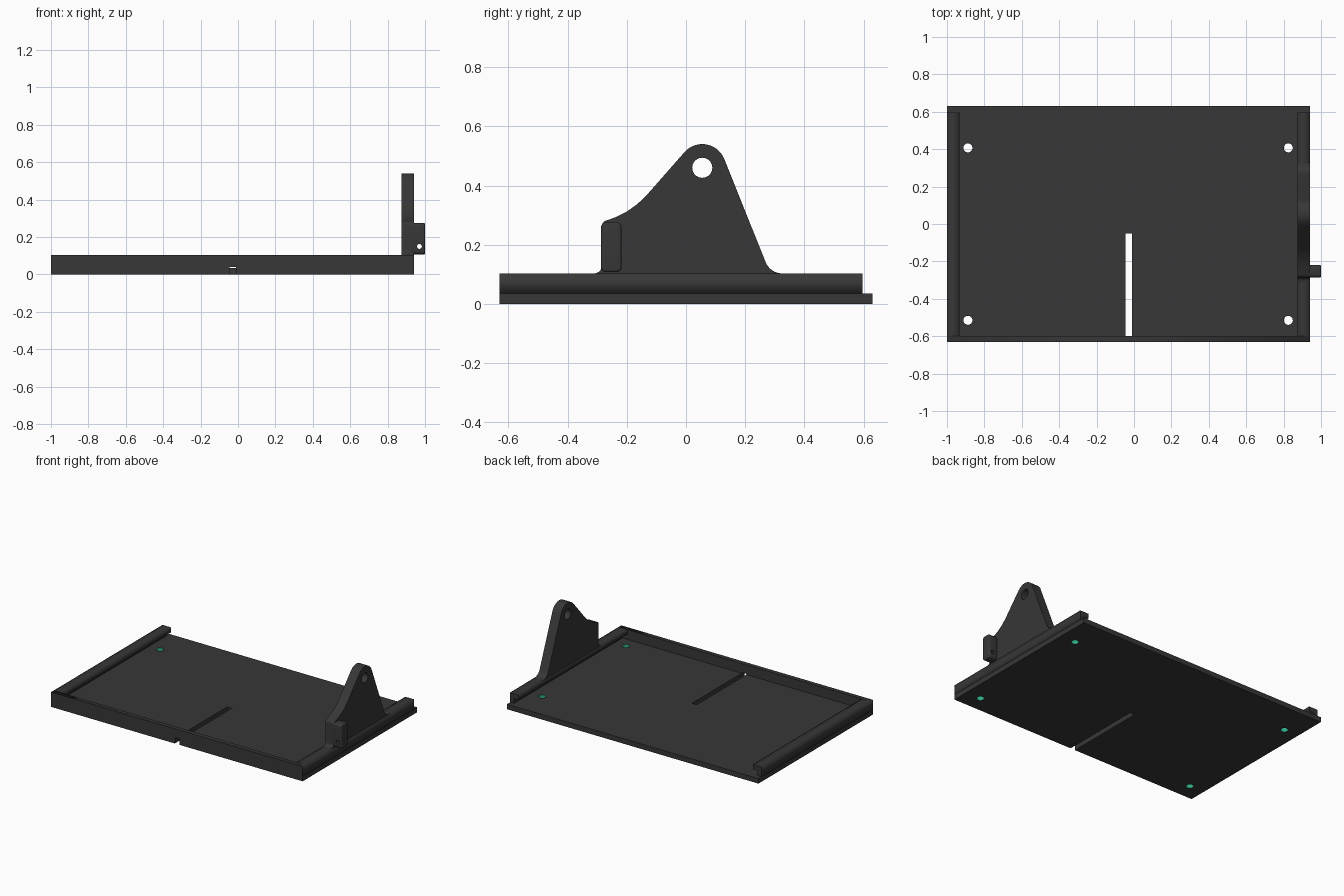
import bpy, bmesh, math

cube = bpy.data.objects.get("Cube")
if cube:
    bpy.data.objects.remove(cube, do_unlink=True)


def material(name, rgb):
    m = bpy.data.materials.new(name)
    m.use_nodes = True
    m.diffuse_color = (*rgb, 1)
    m.node_tree.nodes["Principled BSDF"].inputs["Base Color"].default_value = (*rgb, 1)
    return m


charcoal = material("charcoal", (0.038, 0.038, 0.038))
teal = material("teal", (0.03, 0.42, 0.25))

AXES = {"XY": lambda u, v, w: (u, v, w),
        "XZ": lambda u, v, w: (u, w, v),
        "YZ": lambda u, v, w: (w, u, v)}


def arc(cx, cy, r, a0, a1, n=12):
    steps = [math.radians(a0 + (a1 - a0) * i / n) for i in range(n + 1)]
    return [(cx + r * math.cos(a), cy + r * math.sin(a)) for a in steps]


def circle(cx, cy, r, n=32):
    return arc(cx, cy, r, 0, 360, n)[:-1]


def rect(x0, y0, x1, y1):
    return [(x0, y0), (x1, y0), (x1, y1), (x0, y1)]


def evaluated_mesh(obj):
    graph = bpy.context.evaluated_depsgraph_get()
    return bpy.data.meshes.new_from_object(obj.evaluated_get(graph))


def plate(name, outlines, plane, lo, hi):
    """Extrude a filled outline (later outlines are holes) from lo to hi."""
    curve = bpy.data.curves.new(name, "CURVE")
    curve.dimensions, curve.fill_mode = "2D", "BOTH"
    curve.extrude = (hi - lo) / 2
    for pts in outlines:
        s = curve.splines.new("POLY")
        s.points.add(len(pts) - 1)
        for p, (u, v) in zip(s.points, pts):
            p.co = (u, v, 0, 1)
        s.use_cyclic_u = True
    temp = bpy.data.objects.new(name + "_outline", curve)
    bpy.context.collection.objects.link(temp)
    mesh = evaluated_mesh(temp)
    bpy.data.objects.remove(temp, do_unlink=True)
    bm = bmesh.new()
    bm.from_mesh(mesh)
    for v in bm.verts:
        v.co = AXES[plane](v.co.x, v.co.y, v.co.z + (lo + hi) / 2)
    bmesh.ops.remove_doubles(bm, verts=bm.verts, dist=1e-5)
    if len(outlines) == 1:
        bmesh.ops.dissolve_limit(bm, angle_limit=0.001, verts=bm.verts, edges=bm.edges)
    bmesh.ops.recalc_face_normals(bm, faces=bm.faces)
    bm.to_mesh(mesh)
    bm.free()
    mesh.materials.clear()
    mesh.materials.append(charcoal)
    obj = bpy.data.objects.new(name, mesh)
    bpy.context.collection.objects.link(obj)
    return obj


def smooth(obj):
    bpy.ops.object.select_all(action="DESELECT")
    obj.select_set(True)
    bpy.context.view_layer.objects.active = obj
    bpy.ops.object.shade_smooth_by_angle(angle=math.radians(35))


# Main sizes
LEFT, RIGHT, FRONT, BACK = -1.0, 0.94, -0.63, 0.63
FLOOR, RIM, WALL, LIP = 0.035, 0.103, 0.03, 0.067
SLOT0, SLOT1 = -0.046, -0.01

# Floor with a slot open to the front and four screw holes
holes = [(x, y) for x in (-0.888, 0.825) for y in (-0.515, 0.407)]
outline = [(LEFT, FRONT), (SLOT0, FRONT), (SLOT0, -0.052), (SLOT1, -0.052),
           (SLOT1, FRONT), (RIGHT, FRONT), (RIGHT, BACK), (LEFT, BACK)]
floor = plate("floor", [outline] + [circle(x, y, 0.024) for x, y in holes], "XY", 0, FLOOR)
floor.data.materials.append(teal)
for f in floor.data.polygons:
    near = any(math.hypot(f.center.x - x, f.center.y - y) < 0.03 for x, y in holes)
    if near and abs(f.normal.z) < 0.5:
        f.material_index = 1
smooth(floor)

# Front wall with the notch above the slot
plate("front_wall", [[(LEFT, FLOOR), (SLOT0, FLOOR), (SLOT0, 0.04), (SLOT1, 0.04),
                      (SLOT1, FLOOR), (RIGHT, FLOOR), (RIGHT, RIM), (LEFT, RIM)]],
      "XZ", FRONT, FRONT + WALL)

# Side rails with a lip hanging over a groove
for name, x, d in (("right_rail", LEFT, 1), ("left_rail", RIGHT, -1)):
    profile = [(0, FLOOR), (WALL, FLOOR), (WALL, 0.07), (LIP, 0.07), (LIP, RIM), (0, RIM)]
    plate(name, [[(x + d * u, v) for u, v in profile]], "XZ", FRONT + WALL, 0.597)

# Upright bracket with a rounded eye, standing on the left rail
profile = ([(-0.31, RIM)] + arc(-0.31, 0.128, 0.025, -90, 0, 6)
           + arc(-0.265, 0.262, 0.02, 180, 110, 5)
           + [(-0.235, 0.294), (-0.2, 0.312), (-0.165, 0.337), (-0.135, 0.365)]
           + arc(0.055, 0.46, 0.08, 138, 21, 20)
           + arc(0.325, 0.163, 0.06, 201, 270, 8))
bracket = plate("bracket", [profile[1:], circle(0.055, 0.46, 0.034)],
                "YZ", RIGHT - LIP, RIGHT)
smooth(bracket)

# Rounded lug on the outside of the bracket, drilled front to back
y0, y1, z0, z1, r = -0.287, -0.218, 0.107, 0.276, 0.018
profile = (arc(y1 - r, z1 - r, r, 0, 90, 6) + arc(y0 + r, z1 - r, r, 90, 180, 6)
           + arc(y0 + r, z0 + r, r, 180, 270, 6) + arc(y1 - r, z0 + r, r, 270, 360, 6))
lug = plate("lug", [profile], "YZ", 0.925, 1.0)
drill = plate("lug_drill", [circle(0.97, 0.15, 0.013, 20)], "XZ", -0.35, -0.15)
drill.hide_render = True
bevel = lug.modifiers.new("soft_rim", "BEVEL")
bevel.width, bevel.segments = 0.008, 3
bevel.limit_method, bevel.angle_limit = "ANGLE", math.radians(60)
cut = lug.modifiers.new("drill", "BOOLEAN")
cut.object, cut.operation, cut.solver = drill, "DIFFERENCE", "EXACT"
drilled = evaluated_mesh(lug)
lug.modifiers.clear()
lug.data = drilled
bpy.data.objects.remove(drill, do_unlink=True)
smooth(lug)
